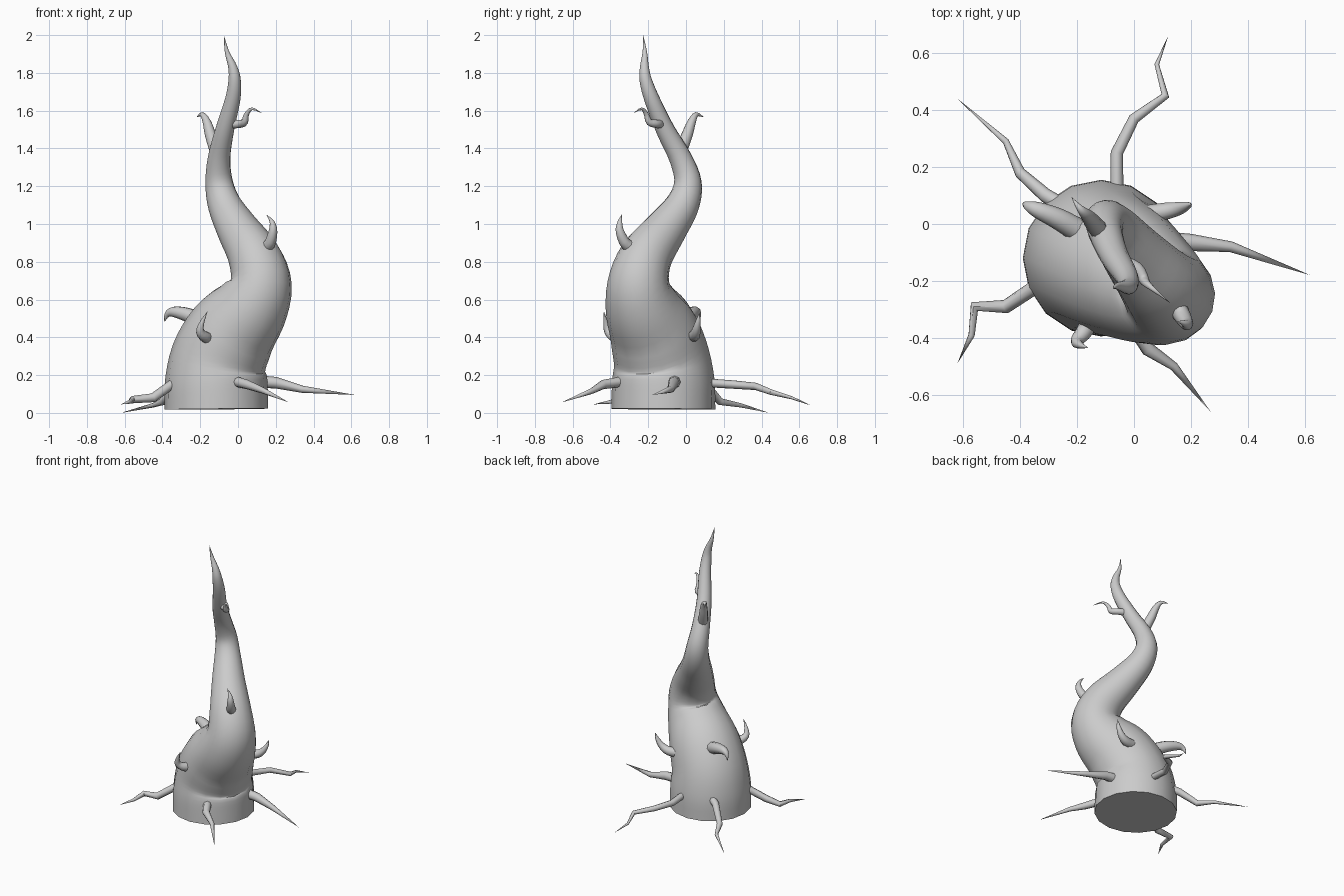
import bpy, bmesh, math
from mathutils import Vector

if "Cube" in bpy.data.objects:
    bpy.data.objects.remove(bpy.data.objects["Cube"])


def catmull(pts, steps):
    """Smooth a list of (x, y, z, r) points."""
    p = [Vector(q) for q in pts]
    p = [2 * p[0] - p[1]] + p + [2 * p[-1] - p[-2]]
    out = []
    for i in range(1, len(p) - 2):
        a, b, c, d = p[i - 1:i + 3]
        for s in range(steps):
            t = s / steps
            out.append(0.5 * (2 * b + (c - a) * t + (2 * a - 5 * b + 4 * c - d) * t * t
                              + (3 * b - a - 3 * c + d) * t ** 3))
    out.append(p[-2])
    return out


def tube(name, pts, sides=8, steps=1):
    """Tapered tube along points; the last point closes to a tip."""
    pts = catmull(pts, steps)
    pos = [Vector(p[:3]) for p in pts]
    bm = bmesh.new()
    n = len(pos)
    tan = [(pos[min(i + 1, n - 1)] - pos[max(i - 1, 0)]).normalized() for i in range(n)]
    u = tan[0].orthogonal().normalized()
    rings = []
    for i in range(n - 1):
        if i:
            u = tan[i - 1].rotation_difference(tan[i]) @ u
        v = tan[i].cross(u)
        r = max(pts[i][3], 0.002)
        rings.append([bm.verts.new(pos[i] + r * (math.cos(a) * u + math.sin(a) * v))
                      for a in (2 * math.pi * k / sides for k in range(sides))])
    for a, b in zip(rings, rings[1:]):
        for k in range(sides):
            j = (k + 1) % sides
            bm.faces.new((a[k], a[j], b[j], b[k]))
    tip = bm.verts.new(pos[-1])
    for k in range(sides):
        bm.faces.new((rings[-1][k], rings[-1][(k + 1) % sides], tip))
    bm.faces.new(rings[0][::-1])
    bmesh.ops.recalc_face_normals(bm, faces=bm.faces)
    me = bpy.data.meshes.new(name)
    bm.to_mesh(me)
    bm.free()
    ob = bpy.data.objects.new(name, me)
    bpy.context.collection.objects.link(ob)
    bpy.ops.object.select_all(action='DESELECT')
    ob.select_set(True)
    bpy.context.view_layer.objects.active = ob
    bpy.ops.object.shade_smooth_by_angle(angle=math.radians(50))
    return ob


def taper(path, radius, power):
    """Add a radius to each path point, shrinking toward the tip."""
    n = len(path) - 1
    return [(*p, radius * (1 - (i / n) ** power)) for i, p in enumerate(path)]


# Winding trunk: x, y, z, radius
tube("trunk", [
    (-.115, -.12, .02, .275), (-.115, -.12, .16, .272), (-.10, -.13, .29, .255),
    (-.03, -.17, .43, .238), (.07, -.23, .56, .20), (.12, -.25, .69, .165),
    (.085, -.21, .83, .14), (.0, -.11, .97, .113), (-.07, -.02, 1.10, .09),
    (-.10, .01, 1.22, .073), (-.10, -.03, 1.35, .06), (-.07, -.11, 1.50, .05),
    (-.028, -.18, 1.66, .041), (-.018, -.213, 1.76, .033), (-.028, -.22, 1.83, .024),
    (-.058, -.218, 1.91, .012), (-.075, -.227, 2.0, 0)], sides=16, steps=4)

# Curved thorns on the trunk
thorns = [
    (.042, [(-.20, -.02, .49), (-.27, .02, .52), (-.34, .05, .535), (-.375, .065, .52), (-.39, .075, .48)]),
    (.034, [(.03, .03, .41), (.11, .045, .41), (.16, .055, .44), (.19, .065, .49), (.20, .07, .53)]),
    (.034, [(-.14, -.29, .40), (-.17, -.37, .40), (-.20, -.41, .43), (-.19, -.425, .48), (-.16, -.435, .54)]),
    (.035, [(.13, -.26, .88), (.165, -.315, .89), (.185, -.35, .96), (.18, -.35, 1.01), (.15, -.34, 1.05)]),
    (.034, [(-.115, -.03, 1.38), (-.145, .005, 1.47), (-.165, .03, 1.54), (-.19, .055, 1.58), (-.22, .095, 1.565)]),
    (.024, [(-.05, -.13, 1.53), (.01, -.155, 1.53), (.035, -.195, 1.54), (.045, -.21, 1.58),
            (.075, -.235, 1.61), (.13, -.28, 1.585)]),
]
for i, (r, path) in enumerate(thorns):
    tube(f"thorn_{i + 1}", taper(path, r, 1.6), sides=10, steps=3)

# Kinked roots around the base
roots = [
    (.027, [(-.26, .07, .17), (-.31, .10, .15), (-.40, .18, .06), (-.45, .29, .04), (-.62, .44, .0)]),
    (.023, [(-.06, .10, .16), (-.06, .25, .15), (.0, .37, .14), (.11, .45, .11), (.08, .56, .08), (.12, .66, .04)]),
    (.034, [(.11, -.06, .165), (.20, -.065, .16), (.34, -.08, .125), (.62, -.18, .095)]),
    (.028, [(-.01, -.34, .165), (.05, -.44, .15), (.14, -.50, .115), (.27, -.66, .055)]),
    (.026, [(-.33, -.21, .165), (-.45, -.29, .08), (-.56, -.29, .07), (-.57, -.39, .06), (-.62, -.49, .045)]),
]
for i, (r, path) in enumerate(roots):
    tube(f"root_{i + 1}", taper(path, r, 2.0), sides=8)
